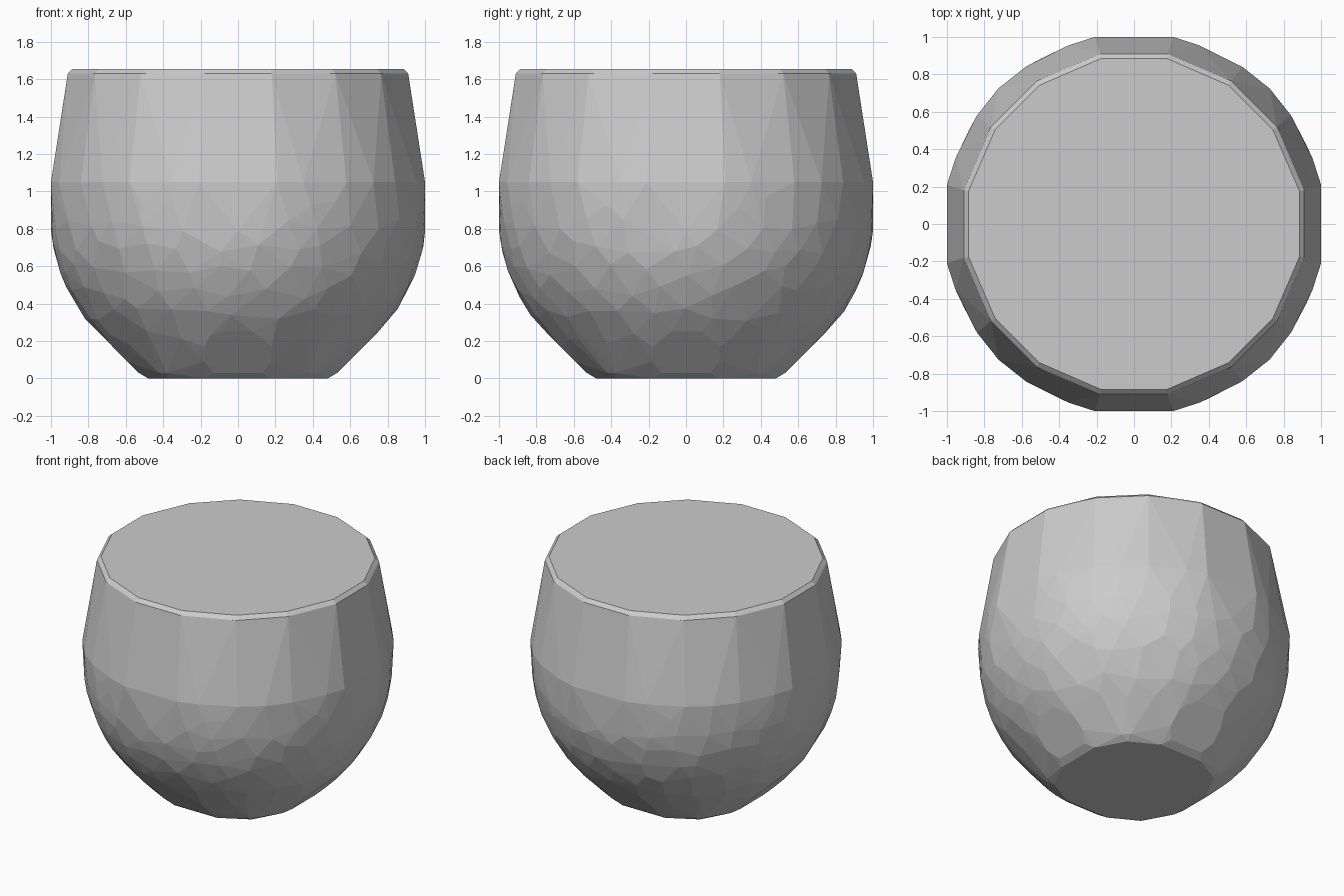
import bpy, bmesh, math, random

if "Cube" in bpy.data.objects:
    bpy.data.objects.remove(bpy.data.objects["Cube"])

random.seed(4)
CENTRE, RADIUS = 0.92, 1.015
points = []


def ring(z, octant):
    """Mirror a few octant points all the way around at one height."""
    for x, y in octant:
        for a, b in {(x, y), (y, x)}:
            for sx in (1, -1):
                for sy in (1, -1):
                    points.append((a * sx, b * sy, z))


# flat bottom and the four sloping flats above it
ring(0.0, [(0.17, 0.48), (0.37, 0.37)])
ring(0.03, [(0.13, 0.53), (0.38, 0.42)])
ring(0.09, [(0.18, 0.59)])
ring(0.17, [(0.18, 0.67)])
ring(0.25, [(0.08, 0.75)])

# faceted round bowl: jittered points on a sphere
z, row = 0.10, 0
while z < 0.97:
    count = int(24 + 12 * z)
    for i in range(count):
        zz = z + random.uniform(-0.035, 0.035)
        ang = (i + 0.5 * (row % 2) + random.uniform(-0.25, 0.25)) * math.tau / count
        r = math.sqrt(RADIUS ** 2 - (zz - CENTRE) ** 2)
        x, y = r * math.cos(ang), r * math.sin(ang)
        side = max(abs(x), abs(y))
        if side - zz < 0.5 and side < 0.995:
            points.append((x, y, zz))
    z += 0.12
    row += 1
for x, y in ((0, 1), (0, -1), (1, 0), (-1, 0)):
    points.append((x, y, 0.79))

# widest band, then the tapering wall up to the bevelled rim
ring(1.05, [(0.21, 1.0), (0.35, 0.955), (0.58, 0.84), (0.725, 0.725)])
ring(1.63, [(0.18, 0.91), (0.52, 0.765)])
ring(1.655, [(0.175, 0.885), (0.505, 0.742)])

bm = bmesh.new()
for p in points:
    bm.verts.new(p)
hull = bmesh.ops.convex_hull(bm, input=bm.verts)
loose = [v for v in bm.verts if not v.link_faces]
bmesh.ops.delete(bm, geom=loose, context='VERTS')
bmesh.ops.dissolve_limit(bm, angle_limit=math.radians(1.5),
                         verts=bm.verts, edges=bm.edges)
bmesh.ops.recalc_face_normals(bm, faces=bm.faces)
mesh = bpy.data.meshes.new("faceted_cup_body")
bm.to_mesh(mesh)
bm.free()
cup = bpy.data.objects.new("faceted_cup_body", mesh)
bpy.context.collection.objects.link(cup)
